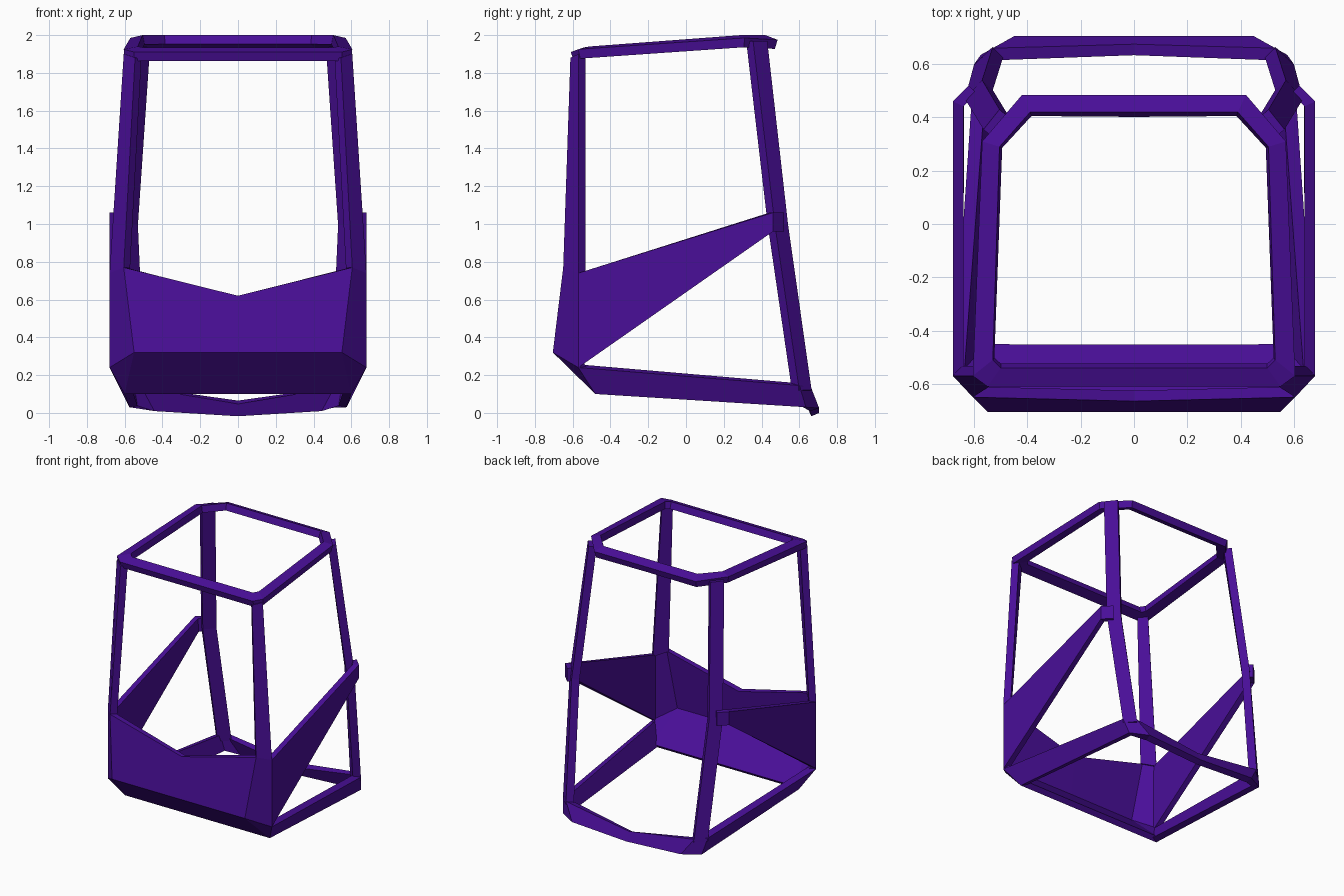
import bpy, bmesh
from mathutils import Vector

if "Cube" in bpy.data.objects:
    bpy.data.objects.remove(bpy.data.objects["Cube"])

mat = bpy.data.materials.new("deep_purple")
mat.diffuse_color = (0.067, 0.0045, 0.315, 1)
mat.use_nodes = True
mat.node_tree.nodes["Principled BSDF"].inputs["Base Color"].default_value = mat.diffuse_color


def shell(name, faces, thick):
    """Right-half outer faces, mirrored across x and thickened inward."""
    bm = bmesh.new()
    for pts in faces:
        vs = [bm.verts.new(p) for p in pts]
        bm.faces.new(vs)
    bmesh.ops.remove_doubles(bm, verts=bm.verts, dist=0.001)
    bm.normal_update()
    for f in bm.faces:
        if f.normal.dot(f.calc_center_median() - Vector((0, 0, 1))) < 0:
            f.normal_flip()
    me = bpy.data.meshes.new(name)
    bm.to_mesh(me)
    bm.free()
    me.materials.append(mat)
    ob = bpy.data.objects.new(name, me)
    bpy.context.collection.objects.link(ob)
    mir = ob.modifiers.new("mirror", 'MIRROR')
    mir.use_clip = True
    sol = ob.modifiers.new("thickness", 'SOLIDIFY')
    sol.thickness = thick
    sol.offset = -1
    sol.use_even_offset = True
    return ob


def strip(a, b):
    """Quads between two matching point rows."""
    return [(a[i], a[i + 1], b[i + 1], b[i]) for i in range(len(a) - 1)]


# shared corner points
front_top = (0.605, -0.65, 0.77)
side_top = (0.68, -0.57, 0.74)
nose = (0.55, -0.705, 0.32)
side_low = (0.68, -0.57, 0.24)
lip = (0.60, -0.48, 0.10)

# front panel with notched top, corner chamfers and lower lip
shell("front_panel", [
    ((0, -0.665, 0.62), front_top, nose, (0, -0.705, 0.32)),
    (front_top, side_top, side_low, nose),
    ((0, -0.705, 0.32), nose, lip, (0, -0.48, 0.10)),
    (nose, side_low, lip),
], 0.04)

# tapering side panels ending in a bracket on the rear pillar
shell("side_panel", [
    (side_top, (0.68, 0.46, 1.06), (0.68, 0.46, 0.96), side_low),
    ((0.68, 0.46, 1.06), (0.62, 0.52, 1.06), (0.62, 0.52, 0.96), (0.68, 0.46, 0.96)),
], 0.04)

# front pillars
shell("front_pillar", [
    (front_top, side_top, (0.605, -0.57, 1.90), (0.545, -0.612, 1.88)),
], 0.05)

# rear pillars, bowed outward at mid height
shell("rear_pillar", strip(
    [(0.565, 0.355, 1.97), (0.635, 0.47, 1.0), (0.60, 0.60, 0.12)],
    [(0.505, 0.43, 1.97), (0.57, 0.54, 1.0), (0.53, 0.665, 0.12)]), 0.055)

# roof ring with clipped rear corners
shell("roof_ring", strip(
    [(0, -0.61, 1.91), (0.55, -0.61, 1.91), (0.605, -0.57, 1.925),
     (0.57, 0.31, 1.985), (0.42, 0.485, 1.975), (0, 0.485, 1.975)],
    [(0, -0.54, 1.935), (0.50, -0.54, 1.935), (0.53, -0.51, 1.94),
     (0.505, 0.29, 2.0), (0.39, 0.42, 2.0), (0, 0.42, 2.0)]), 0.05)

# lower frame: side rails, rear corners, dipped rear bar
shell("lower_frame", strip(
    [side_low, (0.60, 0.60, 0.145), (0.53, 0.66, 0.14), (0, 0.675, 0.065)],
    [lip, (0.575, 0.635, 0.03), (0.45, 0.705, 0.025), (0, 0.705, 0.0)]), 0.045)
